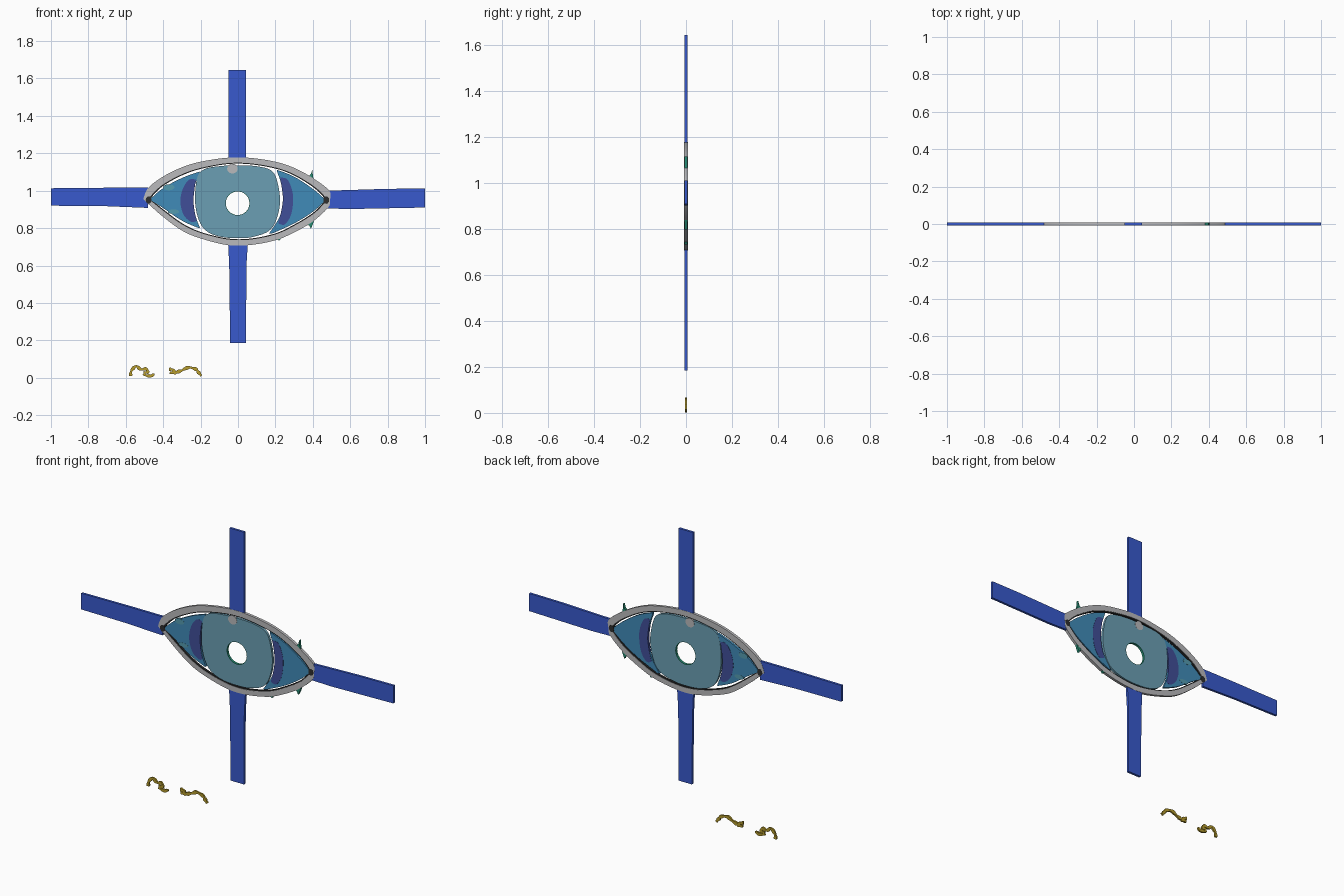
import bpy, bmesh, math
from mathutils import Vector

if "Cube" in bpy.data.objects:
    bpy.data.objects.remove(bpy.data.objects["Cube"])


def material(name, rgb):
    m = bpy.data.materials.new(name)
    lin = [(c / 255 / 12.92) if c < 11 else ((c / 255 + 0.055) / 1.055) ** 2.4 for c in rgb]
    m.diffuse_color = (*lin, 1)
    m.use_nodes = True
    m.node_tree.nodes["Principled BSDF"].inputs["Base Color"].default_value = m.diffuse_color
    return m


ROYAL = material("royal blue", (56, 90, 205))
GREY = material("light grey", (186, 186, 188))
IRIS = material("dusty teal", (107, 159, 180))
BLUE = material("sea blue", (64, 139, 184))
PURPLE = material("indigo", (64, 78, 152))
GOLD = material("gold", (182, 156, 46))
TEAL = material("green teal", (38, 140, 115))
DARK = material("charcoal", (45, 45, 45))
PALE = material("pale teal", (85, 155, 175))


def smooth(pts, closed=False, steps=6):
    """Catmull-Rom curve through 2D points."""
    p = [Vector(q) for q in pts]
    n = len(p)
    get = (lambda i: p[i % n]) if closed else (lambda i: p[max(0, min(n - 1, i))])
    out = []
    for i in range(n if closed else n - 1):
        a, b, c, d = (get(i + k) for k in (-1, 0, 1, 2))
        for s in range(steps):
            t = s / steps
            out.append(0.5 * (2 * b + (c - a) * t + (2 * a - 5 * b + 4 * c - d) * t * t
                              + (3 * b - a - 3 * c + d) * t ** 3))
    return out if closed else out + [p[-1]]


def finish(name, bm, mat):
    bmesh.ops.recalc_face_normals(bm, faces=bm.faces)
    me = bpy.data.meshes.new(name)
    bm.to_mesh(me)
    bm.free()
    me.materials.append(mat)
    for f in me.polygons:
        f.use_smooth = True
    me.set_sharp_from_angle(angle=math.radians(30))
    ob = bpy.data.objects.new(name, me)
    bpy.context.collection.objects.link(ob)
    return ob


def plate(name, pts, mat, half=0.007):
    """Flat outline in the XZ plane, given thickness along y."""
    bm = bmesh.new()
    f = bm.faces.new([bm.verts.new((x, -half, z)) for x, z in pts])
    r = bmesh.ops.extrude_face_region(bm, geom=[f])
    bmesh.ops.translate(bm, vec=(0, 2 * half, 0),
                        verts=[v for v in r["geom"] if isinstance(v, bmesh.types.BMVert)])
    return finish(name, bm, mat)


def band(name, outer, inner, mat, half=0.007):
    """Closed band between two matching loops."""
    bm = bmesh.new()
    loops = [[bm.verts.new((x, y, z)) for x, z in pts]
             for pts, y in ((outer, -half), (outer, half), (inner, half), (inner, -half))]
    n = len(outer)
    for k in range(4):
        a, b = loops[k], loops[(k + 1) % 4]
        for i in range(n):
            j = (i + 1) % n
            bm.faces.new((a[i], a[j], b[j], b[i]))
    return finish(name, bm, mat)


def ellipse(cx, cz, rx, rz, n=24):
    return [(cx + rx * math.cos(2 * math.pi * i / n), cz + rz * math.sin(2 * math.pi * i / n))
            for i in range(n)]


def stroke(name, path, width, mat):
    """Ribbon following a path, slightly uneven like a brush mark."""
    c = smooth(path)
    left, right = [], []
    for i, q in enumerate(c):
        d = (c[min(i + 1, len(c) - 1)] - c[max(i - 1, 0)]).normalized()
        w = width * (0.5 + 0.15 * math.sin(i * 0.9))
        left.append(q + Vector((-d.y, d.x)) * w)
        right.append(q - Vector((-d.y, d.x)) * w)
    return plate(name, left + right[::-1], mat, 0.005)


# Four bars of the cross
plate("top_bar", [(-.05, 1.16), (.043, 1.16), (.043, 1.645), (-.05, 1.645)], ROYAL)
plate("bottom_bar", [(-.042, .185), (.043, .185), (.045, .6), (.053, .725),
                     (-.053, .725), (-.047, .6)], ROYAL)
plate("left_bar", [(-1, .92), (-.7, .917), (-.48, .908), (-.48, 1.016), (-.7, 1.016), (-1, 1.013)], ROYAL)
plate("right_bar", [(.475, .905), (.6, .902), (1, .91), (1, 1.012), (.8, 1.01), (.475, 1.0)], ROYAL)

# Almond shaped lid
outer = (smooth([(-.507, .955), (-.48, 1.015), (-.4, 1.076), (-.3, 1.125), (-.2, 1.155), (-.06, 1.176),
                 (.06, 1.176), (.2, 1.155), (.3, 1.122), (.4, 1.068), (.488, 1.0), (.492, .95)])[:-1]
         + smooth([(.492, .95), (.482, .91), (.4, .835), (.3, .777), (.2, .735), (.06, .709), (-.06, .71),
                   (-.2, .745), (-.3, .787), (-.4, .86), (-.48, .93), (-.507, .955)])[:-1])
inner = (smooth([(-.478, .955), (-.455, .985), (-.4, 1.034), (-.3, 1.088), (-.2, 1.122), (-.06, 1.147),
                 (.06, 1.147), (.2, 1.124), (.3, 1.088), (.4, 1.028), (.455, .98), (.475, .95)])[:-1]
         + smooth([(.475, .95), (.455, .925), (.4, .873), (.3, .812), (.2, .766), (.06, .738), (-.06, .74),
                   (-.2, .774), (-.3, .82), (-.4, .893), (-.455, .937), (-.478, .955)])[:-1])
band("eye_lid", outer, inner, GREY, 0.008)
lining = [(x * .98, .945 + (z - .945) * .975) for x, z in inner]
band("lid_lining", inner, lining, DARK, 0.006)
for side, x in (("left", -.478), ("right", .472)):
    plate(side + "_corner", ellipse(x, .95, .016, .02, 12), DARK, 0.0083)

# Iris with open pupil
iris = smooth([(-.23, .95), (-.218, 1.07), (-.18, 1.115), (-.1, 1.131), (0, 1.136), (.1, 1.131),
               (.175, 1.11), (.207, 1.06), (.225, .95), (.207, .85), (.165, .785), (.08, .753),
               (0, .746), (-.1, .755), (-.172, .787), (-.212, .85)], closed=True)
centre = Vector((-.002, .933))
rim = [centre + (p - centre).normalized() * .066 for p in iris]
hole = [centre + (p - centre).normalized() * .063 for p in iris]
band("iris", iris, rim, IRIS)
band("pupil_rim", rim, hole, TEAL)
plate("iris_glint", ellipse(-.03, 1.118, .028, .026), GREY, 0.0078)

# Side areas of the eyeball
plate("left_eyeball", smooth([(-.472, .953), (-.4, 1.014), (-.3, 1.068), (-.205, 1.103)])
      + smooth([(-.208, 1.09), (-.23, 1.03), (-.238, .95), (-.228, .87), (-.203, .8)])
      + smooth([(-.21, .8), (-.3, .84), (-.4, .907), (-.465, .948)]), BLUE, 0.0065)
plate("right_eyeball", smooth([(.47, .95), (.4, 1.01), (.3, 1.075), (.208, 1.112)])
      + smooth([(.21, 1.1), (.232, 1.03), (.24, .95), (.222, .86), (.165, .77)])
      + smooth([(.18, .77), (.3, .825), (.4, .887), (.465, .945)]), BLUE, 0.0065)

# Indigo crescents beside the iris
plate("left_crescent", smooth([(-.225, 1.06), (-.262, 1.058), (-.295, 1.01), (-.308, .94), (-.29, .87),
                               (-.25, .833), (-.222, .838)]) + smooth([(-.23, .87), (-.238, .95), (-.23, 1.03)]),
      PURPLE, 0.0075)
plate("right_crescent", smooth([(.225, 1.07), (.262, 1.062), (.287, 1.01), (.295, .95), (.283, .87),
                                (.25, .82), (.215, .825)]) + smooth([(.225, .86), (.24, .95), (.232, 1.03)]),
      PURPLE, 0.0075)

# Pale flecks
plate("upper_fleck", ellipse(-.37, 1.018, .03, .016), PALE, 0.0072)
plate("lower_fleck", ellipse(-.345, .888, .03, .012), PALE, 0.0072)

# Small lashes poking out of the lid
plate("upper_lash", [(.372, 1.07), (.405, 1.055), (.4, 1.085), (.398, 1.115), (.39, 1.09)], TEAL)
plate("lower_lash", [(.36, .825), (.41, .85), (.4, .82), (.39, .797), (.382, .813)], TEAL)
plate("tiny_lash", [(.195, .745), (.235, .757), (.222, .733)], TEAL)

# Loose gold brush marks near the ground
stroke("gold_mark_a", [(-.575, .009), (-.57, .037), (-.545, .062), (-.52, .045), (-.49, .047),
                       (-.483, .03), (-.505, .028)], .015, GOLD)
stroke("gold_mark_b", [(-.505, .022), (-.49, .012), (-.457, .01), (-.455, .022)], .014, GOLD)
stroke("gold_mark_c", [(-.368, .045), (-.35, .043), (-.335, .03), (-.305, .037), (-.265, .055),
                       (-.225, .045), (-.212, .03), (-.196, .01)], .016, GOLD)
stroke("gold_mark_d", [(-.365, .028), (-.345, .024), (-.33, .026)], .012, GOLD)
